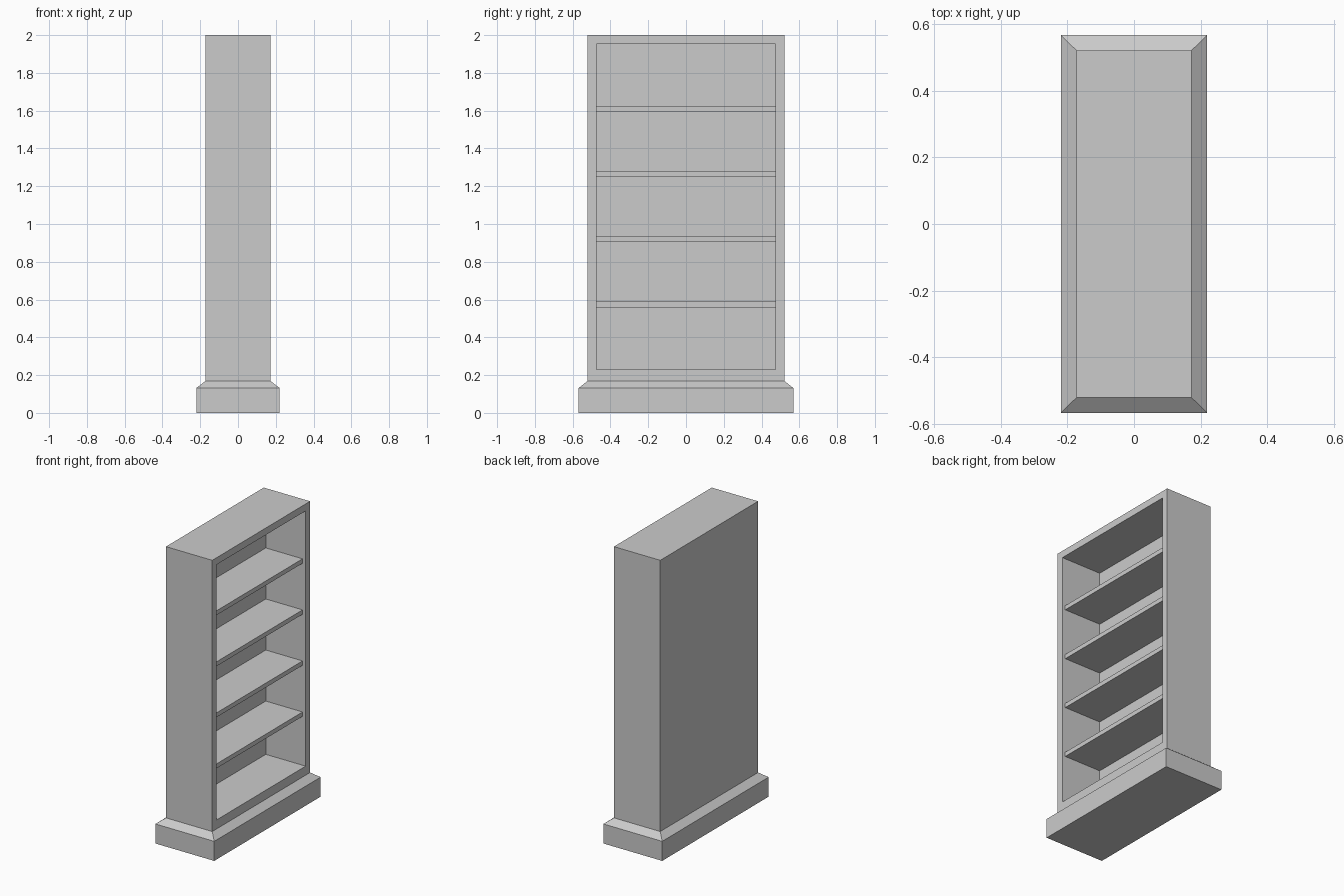
import bpy, bmesh
from mathutils import Vector

if "Cube" in bpy.data.objects:
    bpy.data.objects.remove(bpy.data.objects["Cube"])

BODY_X, BODY_Y = 0.173, 0.522
OPEN_Y, OPEN_Z0, OPEN_Z1 = 0.475, 0.229, 1.953
BACK_X = -0.125          # inner face of the back panel
SHELF_T, SHELF_SETBACK = 0.03, 0.023


def add_object(name, bm):
    bmesh.ops.recalc_face_normals(bm, faces=bm.faces)
    mesh = bpy.data.meshes.new(name)
    bm.to_mesh(mesh)
    bm.free()
    obj = bpy.data.objects.new(name, mesh)
    bpy.context.collection.objects.link(obj)
    return obj


def box(name, lo, hi):
    bm = bmesh.new()
    lo, hi = Vector(lo), Vector(hi)
    bmesh.ops.create_cube(bm, size=1)
    for v in bm.verts:
        v.co = (lo + hi) / 2 + v.co * (hi - lo)
    return add_object(name, bm)


# Case and stepped plinth: stacked rectangular sections (half x, half y, z)
sections = [(0.22, 0.568, 0), (0.22, 0.568, 0.132),
            (BODY_X, BODY_Y, 0.168), (BODY_X, BODY_Y, 2.0)]
bm = bmesh.new()
rings = [[bm.verts.new((sx * x, sy * y, z))
          for sx, sy in ((-1, -1), (1, -1), (1, 1), (-1, 1))]
         for x, y, z in sections]
bm.faces.new(rings[0][::-1])
bm.faces.new(rings[-1])
for a, b in zip(rings, rings[1:]):
    for i in range(4):
        j = (i + 1) % 4
        face = bm.faces.new((a[i], a[j], b[j], b[i]))
        if i == 1:
            opening = face      # last one kept is the open (+x) side of the case

# Recess on the +x side
bm.normal_update()
bmesh.ops.inset_region(bm, faces=[opening], thickness=0.047)
for v in opening.verts:
    v.co = (BODY_X, OPEN_Y if v.co.y > 0 else -OPEN_Y,
            OPEN_Z1 if v.co.z > 1 else OPEN_Z0)
result = bmesh.ops.extrude_discrete_faces(bm, faces=[opening])
for v in result["faces"][0].verts:
    v.co.x = BACK_X
add_object("bookcase_case", bm)

# Evenly spaced shelves
step = (OPEN_Z1 - OPEN_Z0) / 5
for n in range(1, 5):
    z = OPEN_Z0 + n * step
    box(f"shelf_{n}", (BACK_X, -OPEN_Y, z - SHELF_T / 2),
        (BODY_X - SHELF_SETBACK, OPEN_Y, z + SHELF_T / 2))
